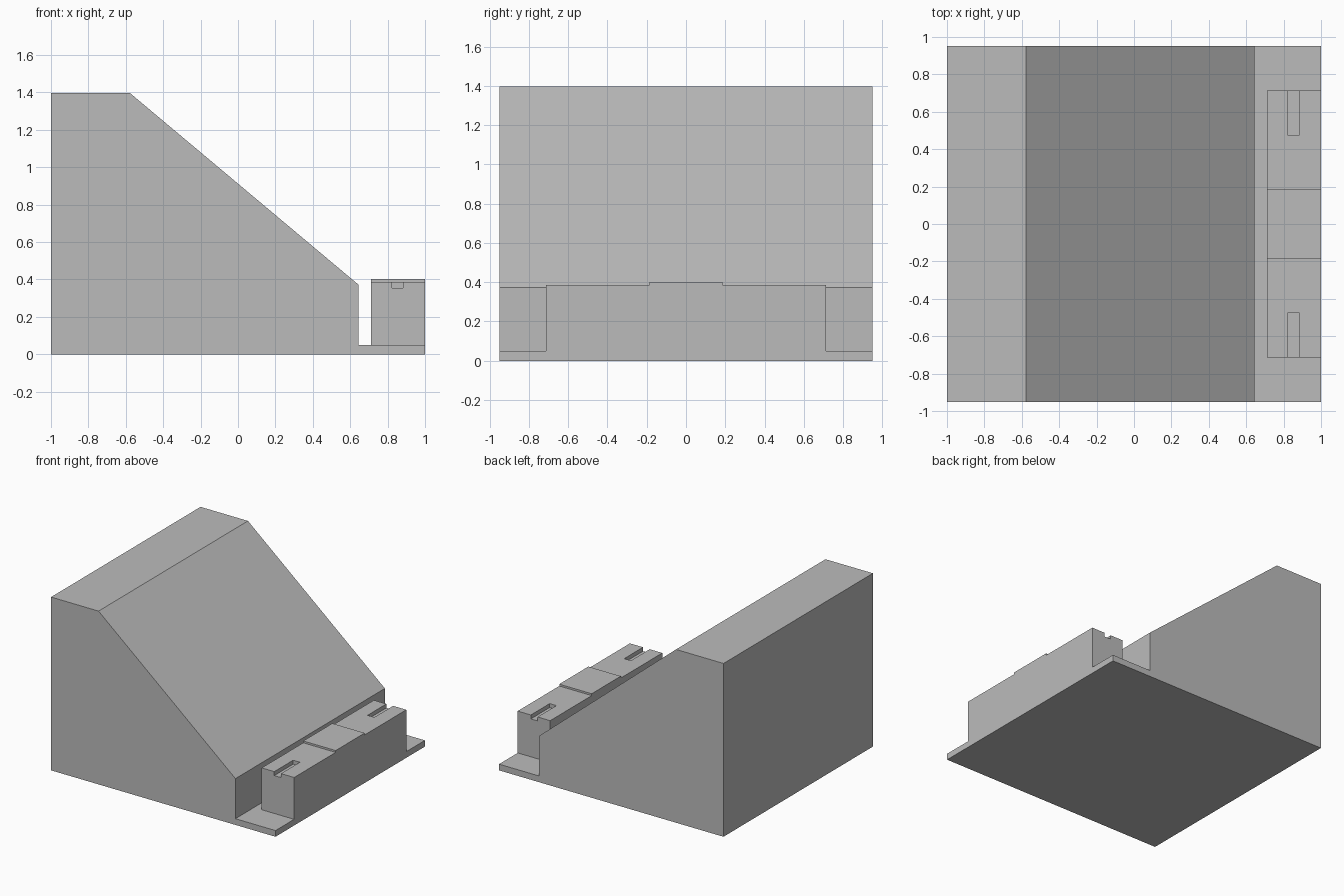
import bpy
import bmesh

cube = bpy.data.objects.get("Cube")
if cube:
    bpy.data.objects.remove(cube, do_unlink=True)

grey = bpy.data.materials.new("plain grey")
grey.use_nodes = True
COLOUR = (0.5, 0.5, 0.5, 1)
grey.diffuse_color = COLOUR
grey.node_tree.nodes["Principled BSDF"].inputs["Base Color"].default_value = COLOUR


def extrude(name, points, vec):
    """Closed prism from a planar outline swept along vec."""
    bm = bmesh.new()
    face = bm.faces.new([bm.verts.new(p) for p in points])
    swept = bmesh.ops.extrude_face_region(bm, geom=[face], use_keep_orig=True)
    verts = [g for g in swept["geom"] if isinstance(g, bmesh.types.BMVert)]
    bmesh.ops.translate(bm, verts=verts, vec=vec)
    bmesh.ops.recalc_face_normals(bm, faces=bm.faces)
    mesh = bpy.data.meshes.new(name)
    bm.to_mesh(mesh)
    bm.free()
    mesh.materials.append(grey)
    obj = bpy.data.objects.new(name, mesh)
    bpy.context.collection.objects.link(obj)
    return obj


# Wedge body with the thin front ledge, as one side profile
W = 0.951
body_profile = [(-1, 0), (1, 0), (1, 0.05), (0.643, 0.05),
                (0.643, 0.373), (-0.577, 1.396), (-1, 1.396)]
extrude("wedge_body", [(x, -W, z) for x, z in body_profile], (0, 2 * W, 0))

# Terminal block standing on the ledge, with a raised middle
half = [(0.714, 0.05), (0.714, 0.387), (0.185, 0.387), (0.185, 0.402)]
block_profile = half + [(-y, z) for y, z in reversed(half)]
block = extrude("ledge_block", [(0.711, y, z) for y, z in block_profile],
                (0.289, 0, 0))

# Open-ended slots cut in both ends of the block
slot_profile = [(0.823, 0.5), (0.823, 0.355), (0.883, 0.355), (0.883, 0.5)]
for side, label in ((1, "back"), (-1, "front")):
    cutter = extrude(label + "_slot_cutter",
                     [(x, side * 0.474, z) for x, z in slot_profile],
                     (0, side * 0.3, 0))
    cutter.hide_render = True
    cutter.hide_viewport = True
    cut = block.modifiers.new(label + " slot", 'BOOLEAN')
    cut.operation = 'DIFFERENCE'
    cut.solver = 'EXACT'
    cut.object = cutter
